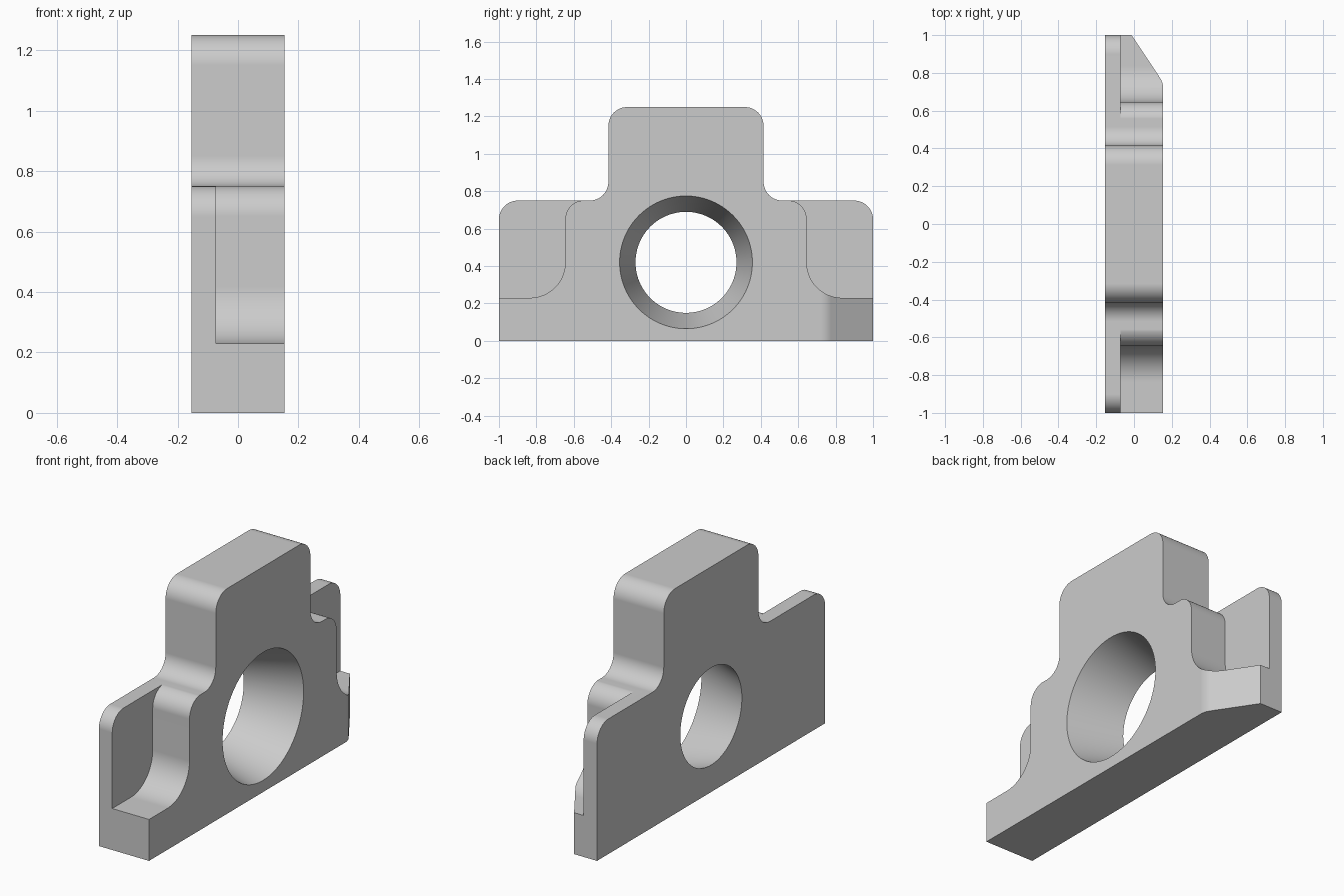
import bpy
import bmesh
import math
from mathutils import Vector

cube = bpy.data.objects.get("Cube")
if cube:
    bpy.data.objects.remove(cube, do_unlink=True)

HALF = 0.154      # half thickness of the plate
FLANGE = -0.072   # front face of the thin mounting ears
HOLE_Z = 0.42     # height of all bores

grey = bpy.data.materials.new("plain grey")
grey.use_nodes = True
colour = (0.6, 0.6, 0.6, 1)
grey.diffuse_color = colour
grey.node_tree.nodes["Principled BSDF"].inputs["Base Color"].default_value = colour


def rounded(corners, steps=12):
    """Turn (a, b, radius) corners into a filleted outline."""
    pts = []
    for i, (a, b, r) in enumerate(corners):
        p = Vector((a, b))
        if not r:
            pts.append(p)
            continue
        u = (Vector(corners[i - 1][:2]) - p).normalized()
        v = (Vector(corners[(i + 1) % len(corners)][:2]) - p).normalized()
        half = u.angle(v) / 2
        centre = p + (u + v).normalized() * (r / math.sin(half))
        start = p + u * (r / math.tan(half)) - centre
        end = p + v * (r / math.tan(half)) - centre
        sweep = start.angle(end)
        for k in range(steps + 1):
            t = k / steps
            pts.append(centre + (start * math.sin((1 - t) * sweep)
                                 + end * math.sin(t * sweep)) / math.sin(sweep))
    return pts


def make_object(name, bm):
    bmesh.ops.recalc_face_normals(bm, faces=bm.faces)
    mesh = bpy.data.meshes.new(name)
    bm.to_mesh(mesh)
    bm.free()
    mesh.materials.append(grey)
    obj = bpy.data.objects.new(name, mesh)
    bpy.context.collection.objects.link(obj)
    return obj


def prism(name, outline, place, along):
    """Extrude a flat outline; place maps its 2D points into space."""
    bm = bmesh.new()
    face = bm.faces.new([bm.verts.new(place(p)) for p in outline])
    ext = bmesh.ops.extrude_face_region(bm, geom=[face])
    moved = [g for g in ext["geom"] if isinstance(g, bmesh.types.BMVert)]
    bmesh.ops.translate(bm, verts=moved, vec=along)
    return make_object(name, bm)


def bore(name, y, r_back, r_front, sides):
    """Cone cutter along x; radii are given at the two plate faces."""
    bm = bmesh.new()
    slope = (r_front - r_back) / 2
    bmesh.ops.create_cone(bm, cap_ends=True, segments=sides, depth=4 * HALF,
                          radius1=r_back - slope, radius2=r_front + slope)
    for v in bm.verts:
        x, yy, z = v.co
        v.co = (z, yy + y, x + HOLE_Z)
    return make_object(name, bm)


# Stepped plate outline, mirrored about the middle
side = [(1, 0, 0), (1, 0.75, 0.1), (0.415, 0.75, 0.1), (0.415, 1.25, 0.1)]
outline = side + [(-y, z, r) for y, z, r in reversed(side)]
bracket = prism("bracket_body", rounded(outline),
                lambda p: (-HALF, p.x, p.y), (2 * HALF, 0, 0))

cutters = [bore("centre_bore", 0, 0.27, 0.355, 96)]

# Pockets that thin the ears, and their bolt holes
pocket = rounded([(1.2, 0.23, 0), (0.645, 0.23, 0.19), (0.645, 0.751, 0.1),
                  (0.53, 0.751, 0), (0.53, 0.9, 0), (1.2, 0.9, 0)])
for s in (-1, 1):
    cutters.append(prism("ear_pocket", pocket,
                         lambda p: (FLANGE, s * p.x, p.y), (0.4, 0, 0)))
    cutters.append(bore("bolt_hole", s * 0.83, 0.097, 0.097, 48))

# Slanted relief on the foot at one end
slope = Vector((-0.167, 0.251))
far = Vector((HALF, 0.749)) + slope * 1.4
relief = rounded([(HALF, 0.749, 0.1), (far.x, far.y, 0), (0.4, far.y, 0),
                  (0.4, 0.6, 0), (HALF, 0.6, 0)], 8)
cutters.append(prism("end_relief", relief,
                     lambda p: (p.x, p.y, -0.1), (0, 0, 0.5)))

bpy.ops.object.select_all(action="DESELECT")
bpy.context.view_layer.objects.active = bracket
bracket.select_set(True)
for cutter in cutters:
    mod = bracket.modifiers.new(cutter.name, "BOOLEAN")
    mod.operation = "DIFFERENCE"
    mod.solver = "EXACT"
    mod.object = cutter
    bpy.ops.object.modifier_apply(modifier=mod.name)
    bpy.data.objects.remove(cutter, do_unlink=True)

# Smooth fillets and bores, flat faces kept clean
bpy.ops.object.shade_smooth_by_angle(angle=math.radians(30))
weighted = bracket.modifiers.new("clean_normals", "WEIGHTED_NORMAL")
weighted.keep_sharp = True
